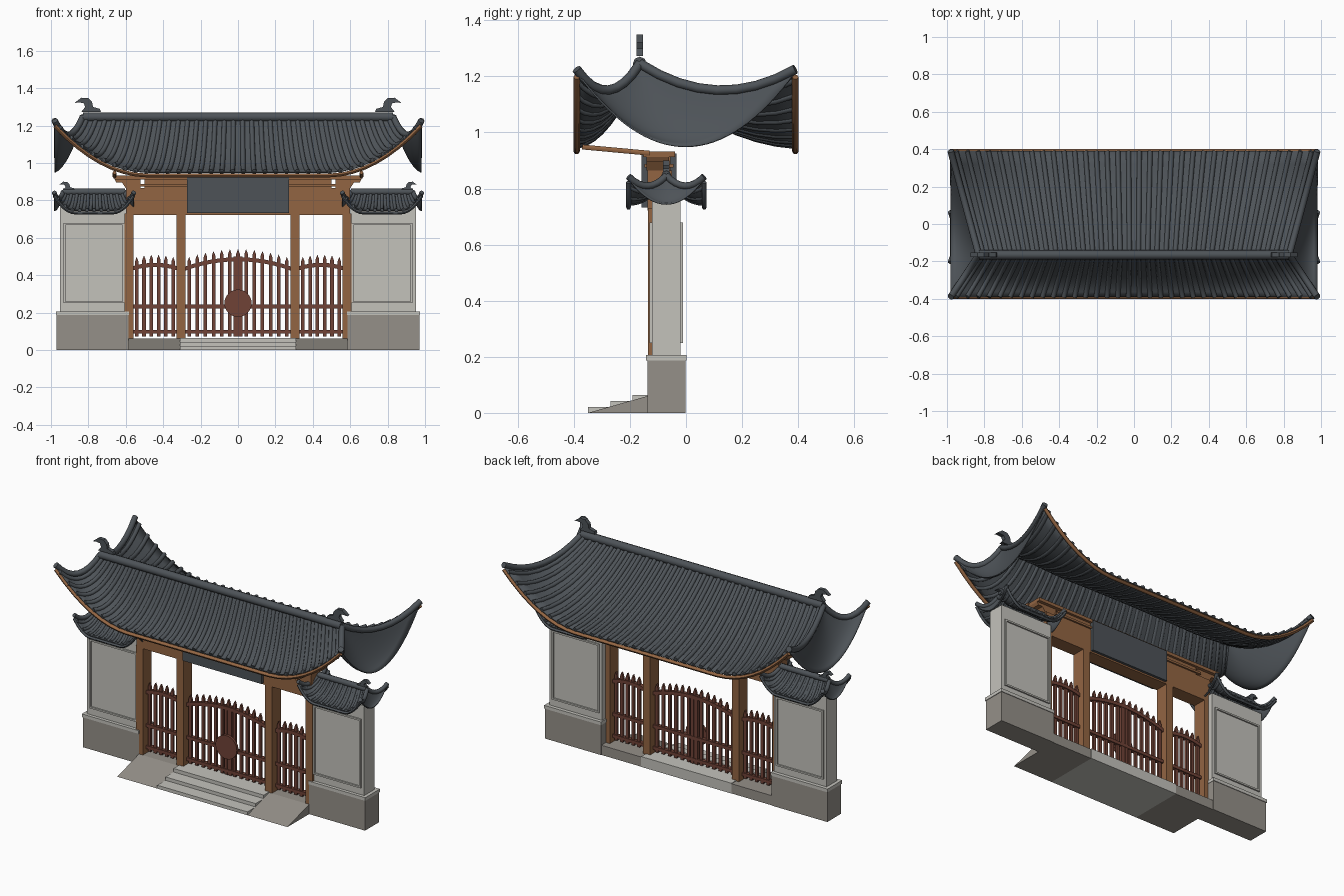
import bpy, bmesh, math
from mathutils import Vector

if "Cube" in bpy.data.objects:
    bpy.data.objects.remove(bpy.data.objects["Cube"])


def material(name, rgb):
    m = bpy.data.materials.new(name)
    m.use_nodes = True
    m.diffuse_color = (*rgb, 1)
    m.node_tree.nodes["Principled BSDF"].inputs["Base Color"].default_value = (*rgb, 1)
    return m


SLATE = material("slate tile", (0.075, 0.086, 0.097))
WOOD = material("warm wood", (0.29, 0.13, 0.055))
GATE = material("red brown wood", (0.16, 0.055, 0.037))
PALE = material("pale stone", (0.55, 0.54, 0.5))
STONE = material("grey stone", (0.3, 0.28, 0.25))


def finish(name, bm, mat):
    bmesh.ops.recalc_face_normals(bm, faces=bm.faces)
    me = bpy.data.meshes.new(name)
    bm.to_mesh(me)
    bm.free()
    me.materials.append(mat)
    ob = bpy.data.objects.new(name, me)
    bpy.context.collection.objects.link(ob)
    return ob


def smooth(ob, degrees=60):
    bpy.ops.object.select_all(action='DESELECT')
    ob.select_set(True)
    bpy.context.view_layer.objects.active = ob
    bpy.ops.object.shade_smooth_by_angle(angle=math.radians(degrees))


def boxes(name, mat, *spans):
    # each span is x0, x1, y0, y1, z0, z1
    bm = bmesh.new()
    for x0, x1, y0, y1, z0, z1 in spans:
        for v in bmesh.ops.create_cube(bm, size=1)["verts"]:
            v.co = (x1 if v.co.x > 0 else x0, y1 if v.co.y > 0 else y0, z1 if v.co.z > 0 else z0)
    return finish(name, bm, mat)


def plates(name, mat, outlines, y0, y1):
    # outlines in x and z, extruded along y
    bm = bmesh.new()
    for outline in outlines:
        face = bm.faces.new([bm.verts.new((x, y0, z)) for x, z in outline])
        out = bmesh.ops.extrude_face_region(bm, geom=[face])["geom"]
        bmesh.ops.translate(bm, vec=(0, y1 - y0, 0),
                            verts=[g for g in out if isinstance(g, bmesh.types.BMVert)])
    return finish(name, bm, mat)


def tubes(name, mat, paths, radius, sides=2):
    cu = bpy.data.curves.new(name, 'CURVE')
    cu.dimensions = '3D'
    cu.bevel_depth, cu.bevel_resolution, cu.use_fill_caps = radius, sides, True
    for path in paths:
        sp = cu.splines.new('POLY')
        sp.points.add(len(path) - 1)
        for p, co in zip(sp.points, path):
            p.co = (*co, 1)
    tmp = bpy.data.objects.new(name + " path", cu)
    bpy.context.collection.objects.link(tmp)
    me = bpy.data.meshes.new_from_object(tmp.evaluated_get(bpy.context.evaluated_depsgraph_get()))
    bpy.data.objects.remove(tmp)
    me.materials.clear()
    me.materials.append(mat)
    ob = bpy.data.objects.new(name, me)
    bpy.context.collection.objects.link(ob)
    smooth(ob)


def hip_roof(name, cx, half, ridge_half, ys, z_ridge, z_eave, z_corner, flat, sag, ribs, r, trim):
    y_front, y_ridge, y_back = ys

    def main(s, v, y_eave, up=0.0):
        x = s * (ridge_half + (half - ridge_half) * v)
        lift = max(0, abs(s) * half - flat) / (half - flat)
        ze = z_eave + (z_corner - z_eave) * lift ** 2
        dip = sag * (0.65 + 0.35 * s * s) * 4 * v * (1 - v)
        return Vector((cx + x, y_ridge + (y_eave - y_ridge) * v, z_ridge + (ze - z_ridge) * v - dip + up))

    def end(side, t, v):
        y = y_ridge + ((y_front + y_back) / 2 + t * (y_back - y_front) / 2 - y_ridge) * v
        ze = z_eave + (z_corner - z_eave) * t * t
        dip = sag * (0.65 + 0.35 * t * t) * 4 * v * (1 - v)
        return Vector((cx + side * (ridge_half + (half - ridge_half) * v), y,
                       z_ridge + (ze - z_ridge) * v - dip))

    steps = [i / 8 for i in range(9)]
    across = [-1 + i / 16 for i in range(33)]
    # curved roof sheets
    bm = bmesh.new()
    sheets = [lambda s, v, y=y: main(s, v, y) for y in (y_front, y_back)]
    sheets += [lambda t, v, k=k: end(k, t, v) for k in (-1, 1)]
    for f in sheets:
        rows = [[bm.verts.new(f(s, v)) for s in across] for v in steps]
        for a, b in zip(rows, rows[1:]):
            for i in range(len(across) - 1):
                bm.faces.new((a[i], a[i + 1], b[i + 1], b[i]))
    bmesh.ops.remove_doubles(bm, verts=bm.verts, dist=0.0005)
    sheet = finish(name + " sheet", bm, SLATE)
    mod = sheet.modifiers.new("thickness", 'SOLIDIFY')
    mod.thickness, mod.offset = 0.006, 0
    smooth(sheet, 30)
    # tile ribs, hips and ridge
    rib_paths = [[main(-1 + 2 * (i + 0.5) / ribs, v, y, r * 0.3) for v in steps]
                 for i in range(ribs) for y in (y_front, y_back)]
    tubes(name + " tile ribs", SLATE, rib_paths, r)
    hips = [[main(k, v, y, r * 0.8) for v in steps] for k in (-1, 1) for y in (y_front, y_back)]
    tubes(name + " hips", SLATE, hips, r * 1.35)
    top = z_ridge + r * 0.8
    tubes(name + " ridge", SLATE, [[(cx - ridge_half, y_ridge, top), (cx + ridge_half, y_ridge, top)]], r * 1.9)
    # eave edging
    edges = [[main(s, 1, y, -r * 1.3) for s in across] for y in (y_front, y_back)]
    tubes(name + " eave edging", trim, edges, r * 0.9, 1)


hip_roof("main roof", 0, 0.98, 0.83, (-0.39, -0.165, 0.39), 1.235, 0.95, 1.215, 0.48, 0.085, 34, 0.013, WOOD)

# ridge ornaments, shaped as a curled bird head
BIRD = [(0.0, 0.0), (0.10, 0.0), (0.095, 0.015), (0.06, 0.025), (0.055, 0.05), (0.035, 0.07),
        (0.0, 0.072), (-0.035, 0.045), (-0.015, 0.048), (0.012, 0.045), (0.02, 0.025)]


def ornament(name, side, x, z, size, y):
    pts = [(side * (x - size * px), z + size * pz) for px, pz in BIRD]
    plates(name, SLATE, [pts], y - 0.012, y + 0.012)


for side, label in ((-1, "right"), (1, "left")):
    ornament(label + " main ornament", side, 0.838, 1.273, 1.05, -0.165)
    ornament(label + " side ornament", side, 0.935, 0.855, 0.62, -0.07)
    hip_roof(label + " side roof", side * 0.77, 0.213, 0.165, (-0.205, -0.07, 0.065),
             0.838, 0.745, 0.835, 0.1, 0.035, 11, 0.0095, SLATE)

    def mx(a, b):
        return (side * a, side * b) if side > 0 else (-b, -a)

    # stone wall on its plinth
    boxes(label + " plinth", STONE, (*mx(0.585, 0.97), -0.138, -0.002, 0, 0.187))
    boxes(label + " plinth cap", PALE, (*mx(0.583, 0.974), -0.142, 0.002, 0.187, 0.207))
    boxes(label + " wall", PALE, (*mx(0.59, 0.953), -0.122, -0.02, 0.2, 0.765))
    # raised wall frames on both faces
    frame = []
    for y0, y1 in ((-0.131, -0.121), (-0.021, -0.011)):
        frame += [(*mx(0.607, 0.617), y0, y1, 0.25, 0.678), (*mx(0.923, 0.933), y0, y1, 0.25, 0.678),
                  (*mx(0.617, 0.923), y0, y1, 0.25, 0.26), (*mx(0.617, 0.923), y0, y1, 0.668, 0.678)]
    boxes(label + " wall frame", PALE, *frame)
    # posts and brackets
    boxes(label + " posts", WOOD, (*mx(0.559, 0.607), -0.136, -0.05, 0.06, 0.73),
          (*mx(0.281, 0.329), -0.136, -0.05, 0.06, 0.73))
    bracket = [(0.52, 0.865), (0.6, 0.865), (0.62, 0.895), (0.65, 0.895), (0.66, 0.912), (0.52, 0.912)]
    plates(label + " bracket", WOOD, [[(side * x, z) for x, z in bracket]], -0.14, -0.06)
    tubes(label + " eave strut", WOOD, [[(side * 0.66, -0.37, 0.948), (side * 0.66, -0.13, 0.926)]], 0.01, 1)
    # ramp beside the steps
    bm = bmesh.new()
    a, b = [[bm.verts.new((side * x, y, z)) for y, z in ((-0.35, 0), (-0.138, 0), (-0.138, 0.06))]
            for x in (0.31, 0.585)]
    bm.faces.new(a)
    bm.faces.new(b)
    for i in range(3):
        j = (i + 1) % 3
        bm.faces.new((a[i], a[j], b[j], b[i]))
    finish(label + " ramp", bm, STONE)
    boxes(label + " threshold", STONE, (*mx(0.31, 0.585), -0.138, -0.005, 0, 0.06))

# central steps
boxes("steps", PALE, (-0.31, 0.31, -0.19, -0.003, 0, 0.064),
      (-0.31, 0.31, -0.27, -0.19, 0, 0.042), (-0.31, 0.31, -0.35, -0.27, 0, 0.021))

# lintel and stacked beams
boxes("lintel", WOOD, (-0.6, 0.6, -0.138, -0.05, 0.722, 0.865),
      (-0.53, 0.53, -0.148, -0.045, 0.875, 0.888),
      (-0.5, 0.5, -0.135, -0.055, 0.86, 0.915),
      (-0.66, 0.66, -0.152, -0.04, 0.912, 0.932))
boxes("hanging board", SLATE, (-0.272, 0.272, -0.158, -0.034, 0.732, 0.925))


def fence(name, x0, x1, count, z_mid, drop):
    mid, half = (x0 + x1) / 2, (x1 - x0) / 2

    def arch(x):
        return z_mid - drop * ((x - mid) / half) ** 2

    pickets = []
    for i in range(count):
        x = x0 + (i + 0.5) * (x1 - x0) / count
        w, top = 0.0095, arch(x) + 0.055
        pickets.append([(x - w, 0.072), (x + w, 0.072), (x + w, top - 0.025), (x, top), (x - w, top - 0.025)])
    plates(name + " pickets", GATE, pickets, -0.098, -0.084)
    xs = [x0 + (x1 - x0) * i / 12 for i in range(13)]
    rail = [(x, arch(x) - 0.011) for x in xs] + [(x, arch(x) + 0.011) for x in reversed(xs)]
    flat = [[(x0, z - 0.01), (x1, z - 0.01), (x1, z + 0.01), (x0, z + 0.01)] for z in (0.097, 0.232)]
    plates(name + " rails", GATE, [rail] + flat, -0.104, -0.078)


fence("right fence", -0.561, -0.327, 6, 0.455, 0.018)
fence("left fence", 0.327, 0.561, 6, 0.455, 0.018)
fence("gate", -0.283, 0.283, 13, 0.485, 0.05)
boxes("gate meeting stiles", GATE, (-0.024, -0.004, -0.1, -0.08, 0.072, 0.5), (0.004, 0.024, -0.1, -0.08, 0.072, 0.5))

# round gate boss
disc = [(0.073 * math.cos(i * math.tau / 32), 0.25 + 0.073 * math.sin(i * math.tau / 32)) for i in range(32)]
smooth(plates("gate boss", GATE, [disc], -0.116, -0.1), 40)
